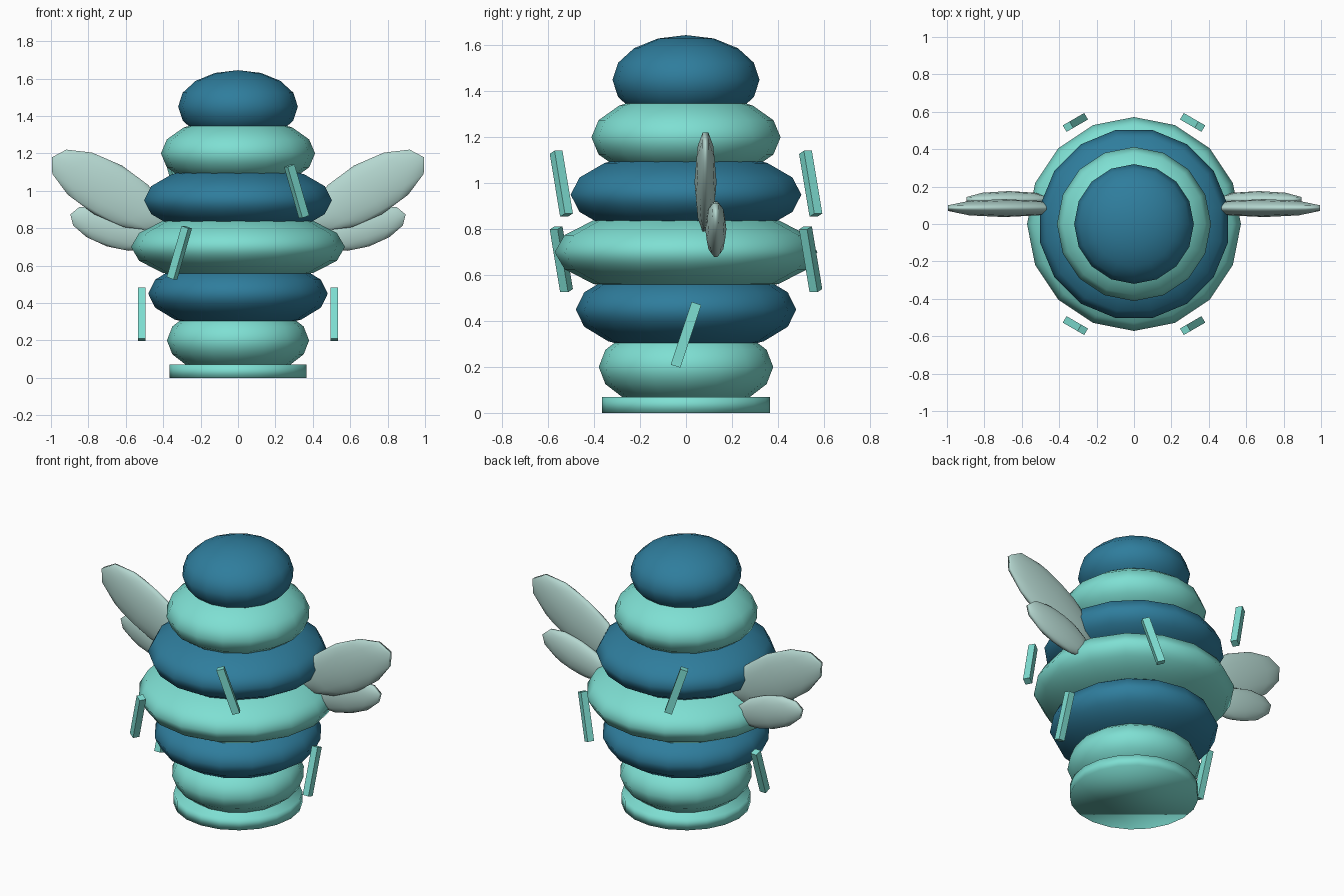
import bpy
from math import radians, cos, sin

if "Cube" in bpy.data.objects:
    bpy.data.objects.remove(bpy.data.objects["Cube"], do_unlink=True)


def make_material(name, rgb):
    mat = bpy.data.materials.new(name)
    mat.use_nodes = True
    mat.diffuse_color = (*rgb, 1)
    mat.node_tree.nodes["Principled BSDF"].inputs["Base Color"].default_value = (*rgb, 1)
    return mat


teal = make_material("light_teal", (0.21, 0.74, 0.65))
blue = make_material("deep_blue", (0.028, 0.205, 0.335))
pale = make_material("pale_wing", (0.46, 0.68, 0.63))


def finish(name, mat, scale=(1, 1, 1), smooth=True):
    obj = bpy.context.object
    obj.name = name
    obj.scale = scale
    obj.data.materials.append(mat)
    if smooth:
        bpy.ops.object.shade_smooth()
    return obj


def ellipsoid(name, mat, loc, scale, rot=(0, 0, 0), segments=16, rings=8):
    bpy.ops.mesh.primitive_uv_sphere_add(
        segments=segments, ring_count=rings, radius=1, location=loc, rotation=rot)
    return finish(name, mat, scale)


# Round foot under the stack
bpy.ops.mesh.primitive_cylinder_add(vertices=20, radius=0.366, depth=0.07, location=(0, 0, 0.035))
finish("base", teal)

# Stacked body rings, bottom to top, in alternating colours
radii = [0.38, 0.48, 0.512, 0.412, 0.32]
radii.insert(2, 0.572)
for i, r in enumerate(radii):
    name = "head" if i == len(radii) - 1 else f"body_layer_{i + 1}"
    ellipsoid(name, blue if i % 2 else teal, (0, 0, 0.2 + 0.25 * i),
              (r, r, 0.195), (0, 0, radians(11.25 if i == 3 else 0)))

# Upper and lower wings on both sides
for side, label in ((1, "left"), (-1, "right")):
    ellipsoid(f"upper_wing_{label}", pale, (side * 0.695, 0.085, 1.005),
              (0.365, 0.048, 0.15), (0, radians(-30 * side), 0), 10, 6)
    ellipsoid(f"lower_wing_{label}", pale, (side * 0.67, 0.13, 0.80),
              (0.25, 0.046, 0.102), (0, radians(-18 * side), 0), 10, 6)

# Six slanted legs climbing round the body
for i in range(6):
    angle = radians(60 * i)
    level = i % 3
    reach = 0.515 if level == 0 else 0.627
    tilt = radians(-18.4 if i % 2 == 0 else 18.4)
    bpy.ops.mesh.primitive_cube_add(
        size=1, location=(reach * cos(angle), reach * sin(angle), 0.34 + 0.329 * level),
        rotation=(tilt, 0, angle))
    finish(f"leg_{i + 1}", teal, (0.04, 0.044, 0.288), smooth=False)
